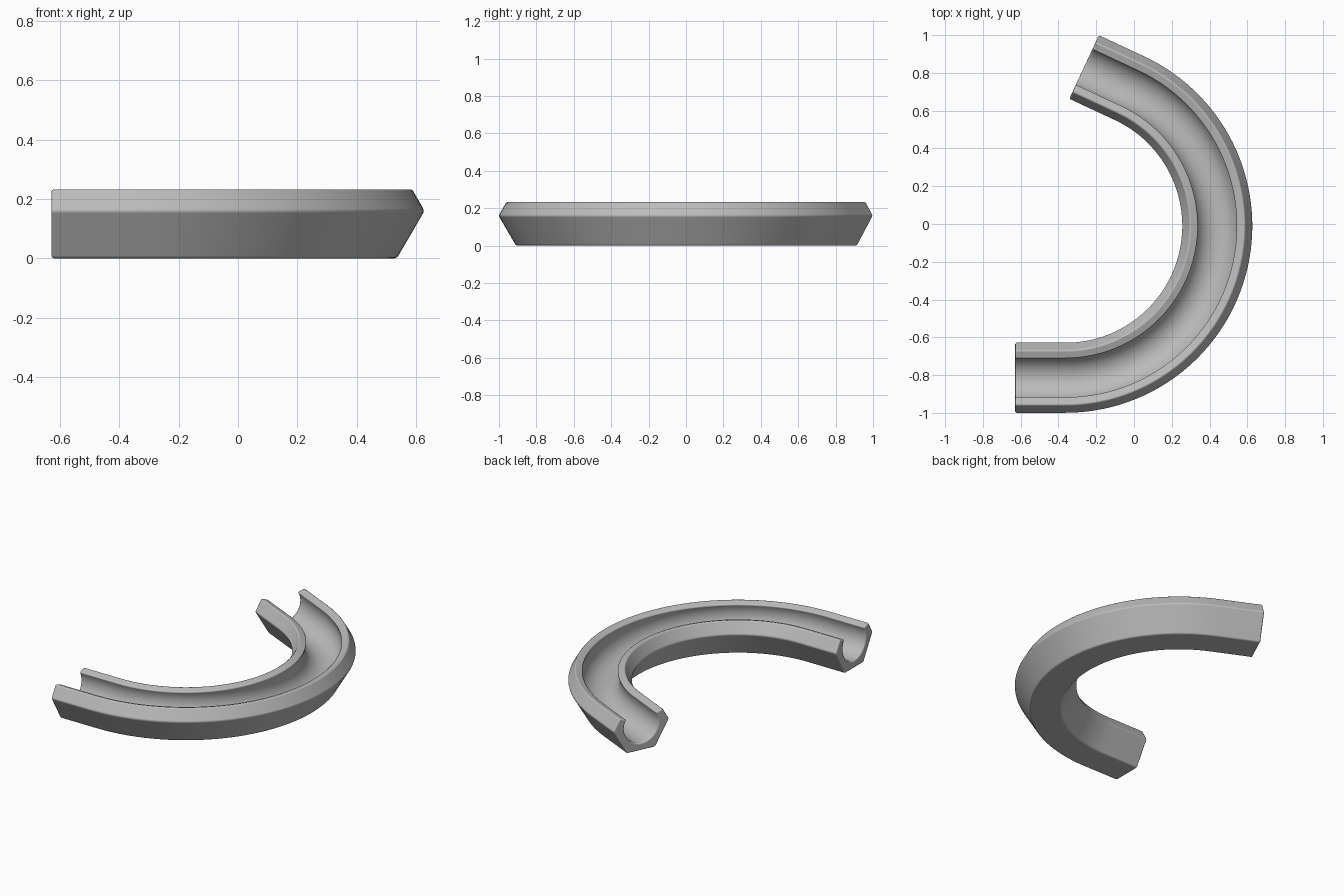
import bpy
import bmesh
from math import sin, cos, radians

cube = bpy.data.objects.get("Cube")
if cube:
    bpy.data.objects.remove(cube, do_unlink=True)

# Dimensions
CENTRE = (-0.363, -0.01)
MID_RADIUS = 0.804
STRAIGHT = 0.266
START, END, ARC_STEPS = -90, 65, 56
GROOVE_RADIUS, GROOVE_Z, GROOVE_STEPS = 0.115, 0.162, 24

# Cross-section as (outward offset, height): angled sides, ridged lips, round groove
right_side = [(0.095, 0), (0.188, 0.16), (0.145, 0.235)]
groove = []
for i in range(GROOVE_STEPS + 1):
    a = radians(30 - 240 * i / GROOVE_STEPS)
    groove.append((GROOVE_RADIUS * cos(a), GROOVE_Z + GROOVE_RADIUS * sin(a)))
left_side = [(-x, z) for x, z in reversed(right_side)]
section = right_side + groove + left_side

# Path stations: straight lead-in, arc, straight lead-out
angles = [START + (END - START) * i / ARC_STEPS for i in range(ARC_STEPS + 1)]
stations = [(START, -STRAIGHT)] + [(a, 0) for a in angles] + [(END, STRAIGHT)]

# Sweep the section along the path
bm = bmesh.new()
rings = []
for angle, slide in stations:
    c, s = cos(radians(angle)), sin(radians(angle))
    ring = []
    for offset, z in section:
        r = MID_RADIUS + offset
        ring.append(bm.verts.new((CENTRE[0] + r * c - slide * s,
                                  CENTRE[1] + r * s + slide * c, z)))
    rings.append(ring)
count = len(section)
for a, b in zip(rings, rings[1:]):
    for i in range(count):
        j = (i + 1) % count
        bm.faces.new((a[i], a[j], b[j], b[i]))
bm.faces.new(rings[0])
bm.faces.new(rings[-1])
bmesh.ops.recalc_face_normals(bm, faces=bm.faces[:])
for face in bm.faces:
    face.smooth = True

mesh = bpy.data.meshes.new("curved_channel")
bm.to_mesh(mesh)
bm.free()
channel = bpy.data.objects.new("curved_channel", mesh)
bpy.context.collection.objects.link(channel)

# Softly rounded edges
bevel = channel.modifiers.new("soft_edges", "BEVEL")
bevel.width = 0.009
bevel.segments = 2
bevel.limit_method = "ANGLE"
bevel.angle_limit = radians(25)
bevel.harden_normals = True

# Plain grey material
grey = bpy.data.materials.new("plain_grey")
grey.use_nodes = True
colour = (0.5, 0.5, 0.5, 1)
grey.diffuse_color = colour
grey.node_tree.nodes["Principled BSDF"].inputs["Base Color"].default_value = colour
mesh.materials.append(grey)
